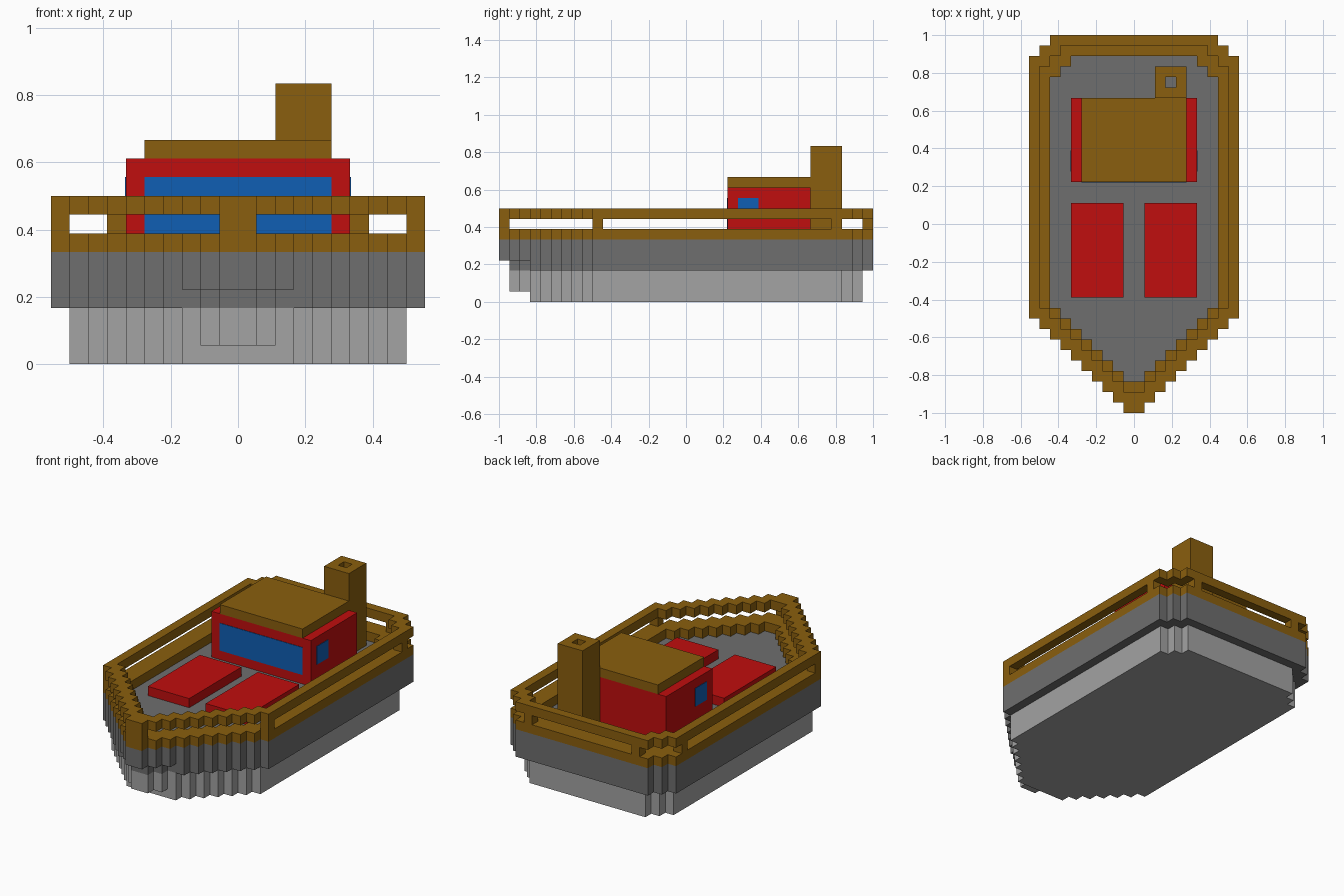
import bpy
import bmesh

cube = bpy.data.objects.get("Cube")
if cube:
    bpy.data.objects.remove(cube, do_unlink=True)

U = 1 / 18  # size of one block


def material(name, rgb):
    m = bpy.data.materials.new(name)
    m.use_nodes = True
    m.diffuse_color = (*rgb, 1)
    bsdf = next(n for n in m.node_tree.nodes if n.type == 'BSDF_PRINCIPLED')
    bsdf.inputs["Base Color"].default_value = (*rgb, 1)
    return m


WOOD = material("brown wood", (0.254, 0.114, 0.0044))
RED = material("red paint", (0.527, 0.0044, 0.0044))
BLUE = material("blue glass", (0.005, 0.112, 0.456))
GREY = material("dark grey hull", (0.156, 0.156, 0.156))
LIGHT = material("light grey keel", (0.366, 0.366, 0.366))


def finish(name, bm, mat):
    bmesh.ops.recalc_face_normals(bm, faces=bm.faces)
    mesh = bpy.data.meshes.new(name)
    bm.to_mesh(mesh)
    bm.free()
    mesh.materials.append(mat)
    obj = bpy.data.objects.new(name, mesh)
    bpy.context.collection.objects.link(obj)
    return obj


def slab(name, cells, z0, z1, mat):
    """Extrude a set of square grid cells from layer z0 up to layer z1."""
    bm = bmesh.new()
    corners = {}

    def vert(i, j):
        if (i, j) not in corners:
            corners[i, j] = bm.verts.new((i * U, j * U, z0 * U))
        return corners[i, j]

    for i, j in sorted(cells):
        bm.faces.new([vert(i, j), vert(i + 1, j), vert(i + 1, j + 1), vert(i, j + 1)])
    top = bmesh.ops.extrude_face_region(bm, geom=bm.faces[:], use_keep_orig=True)
    moved = [g for g in top["geom"] if isinstance(g, bmesh.types.BMVert)]
    bmesh.ops.translate(bm, vec=(0, 0, (z1 - z0) * U), verts=moved)
    return finish(name, bm, mat)


def box(name, lo, hi, mat):
    """Box between two corners given in blocks."""
    bm = bmesh.new()
    bmesh.ops.create_cube(bm, size=1)
    for v in bm.verts:
        v.co = [(h if c > 0 else l) * U for c, l, h in zip(v.co, lo, hi)]
    return finish(name, bm, mat)


def outline(bow, width, stern, last):
    """Stepped boat plan: pointed bow, straight sides, clipped stern corners."""
    cells = set()
    for j in range(-18, last + 1):
        half = min(18 + j + bow, width, stern - j)
        cells |= {(i, j) for i in range(-half, half)}
    return cells


def side(i):
    """Column number counted outward from the centre line."""
    return i if i >= 0 else -1 - i


outer = outline(1, 10, 25, 17)
rail_inside = outline(-1, 9, 23, 16)
deck_edge = outline(-2, 8, 21, 15)
keel = outline(0, 9, 23, 16)

# Hull, stepped back under the bow
slab("keel_bottom", {c for c in keel if c[1] >= -15}, 0, 1, LIGHT)
slab("keel", keel, 1, 3, LIGHT)
slab("hull_lower", {c for c in outer if c[1] >= -15} | {c for c in keel if c[1] < -15},
     3, 4, GREY)
slab("hull_and_deck", outer, 4, 6, GREY)

# Gunwale, posts and top rail
slab("gunwale", outer - deck_edge, 6, 7, WOOD)
posts = {(i, j) for i, j in outer
         if j == -18 or (side(i) == 9 and j in (-9, 14)) or (side(i) == 6 and j == 17)}
slab("rail_posts", posts, 7, 8, WOOD)
slab("top_rail", outer - rail_inside, 8, 9, WOOD)

# Deck hatches
box("hatch_right", (-6, -7, 6), (-1, 2, 7), RED)
box("hatch_left", (1, -7, 6), (6, 2, 7), RED)

# Cabin with roof and windows
box("cabin", (-6, 4, 6), (6, 12, 11), RED)
box("cabin_roof", (-5, 4, 11), (5, 12, 12), WOOD)
T = 0.05  # window plate projection in blocks
box("front_window", (-5, 4 - T, 7), (5, 4 + T, 10), BLUE)
for label, x in (("right", -6), ("left", 6)):
    box("side_window_" + label, (x - T, 5, 8), (x + T, 7, 10), BLUE)

# Hollow chimney behind the cabin
chimney = {(i, j) for i in range(2, 5) for j in range(12, 15)} - {(3, 13)}
slab("chimney", chimney, 6, 15, WOOD)
